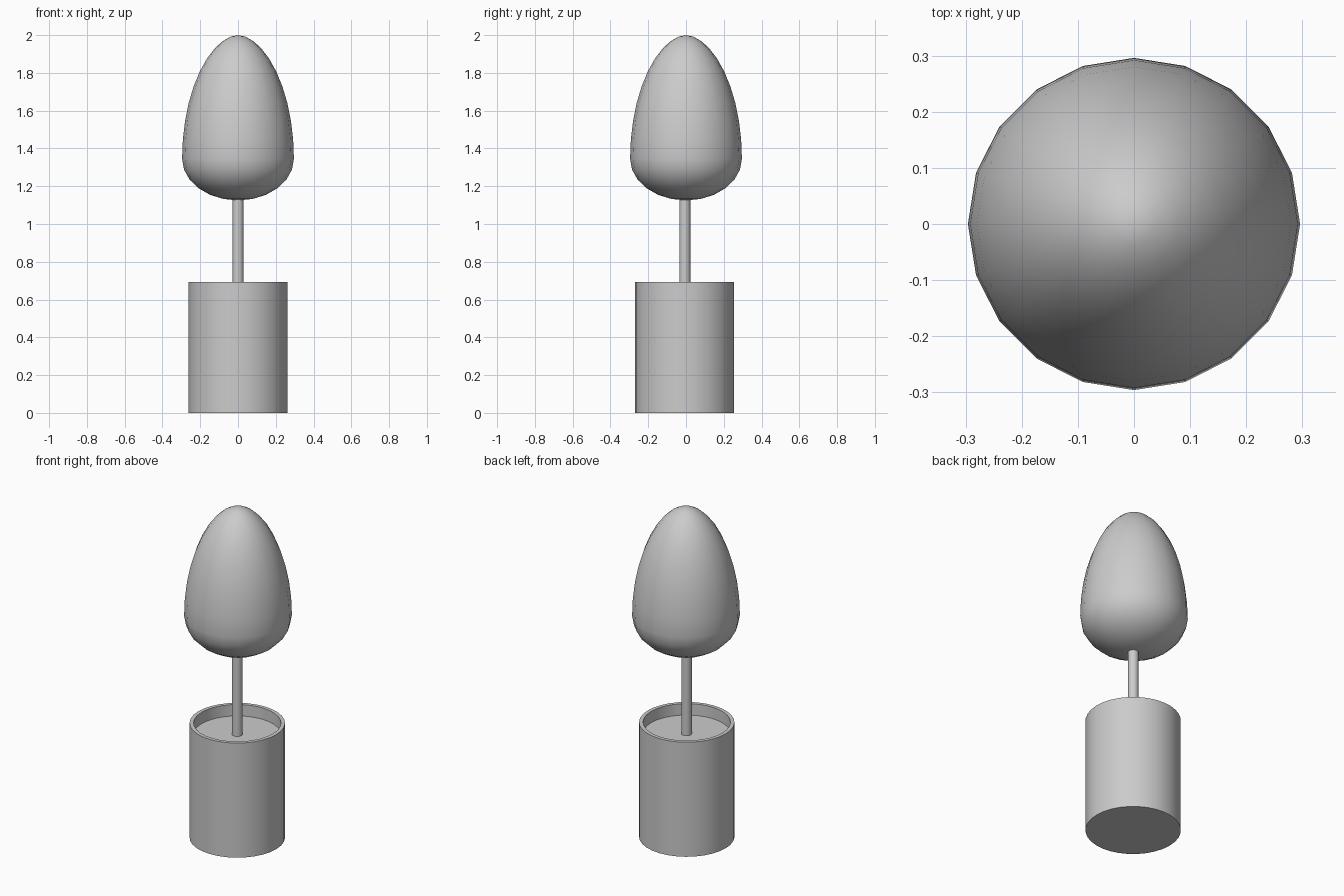
import bpy
import math

default = bpy.data.objects.get("Cube")
if default:
    bpy.data.objects.remove(default, do_unlink=True)

# Single plain material
grey = bpy.data.materials.new("plain grey")
grey.use_nodes = True
colour = (0.6, 0.6, 0.6, 1)
grey.diffuse_color = colour
grey.node_tree.nodes["Principled BSDF"].inputs["Base Color"].default_value = colour


def lathe(name, profile, sides, y=0.0, angle=35):
    """Spin a bottom-to-top (radius, z) profile; radius 0 makes a pole."""
    verts, rings, faces = [], [], []
    for r, z in profile:
        start = len(verts)
        if r == 0:
            verts.append((0, y, z))
            rings.append([start] * sides)
        else:
            for i in range(sides):
                a = math.tau * i / sides
                verts.append((r * math.cos(a), y + r * math.sin(a), z))
            rings.append(list(range(start, start + sides)))
    for low, high in zip(rings, rings[1:]):
        for i in range(sides):
            j = (i + 1) % sides
            loop = [low[i], low[j], high[j], high[i]]
            faces.append(list(dict.fromkeys(loop)))
    mesh = bpy.data.meshes.new(name)
    mesh.from_pydata(verts, [], faces)
    mesh.materials.append(grey)
    obj = bpy.data.objects.new(name, mesh)
    bpy.context.collection.objects.link(obj)
    bpy.ops.object.select_all(action="DESELECT")
    obj.select_set(True)
    bpy.context.view_layer.objects.active = obj
    bpy.ops.object.shade_smooth_by_angle(angle=math.radians(angle))
    return obj


# Pot: closed base, thin rim, recessed soil surface
lathe("pot", [(0, 0), (0.262, 0), (0.262, 0.694), (0.24, 0.694), (0.24, 0.62)],
      32, y=-0.007)
lathe("soil", [(0.24, 0.625), (0, 0.625)], 32, y=-0.007)

# Trunk rising from the soil into the crown
lathe("trunk", [(0.029, 0.6), (0.029, 1.2)], 16, y=-0.006)

# Egg-shaped crown: short rounded underside, long tapering top
widest, radius = 1.345, 0.296
crown = [(0, 1.125)]
for k in range(1, 6):
    a = math.pi / 2 * k / 6
    crown.append((radius * math.sin(a), widest - 0.22 * math.cos(a)))
for k in range(10):
    a = math.pi / 2 * k / 10
    crown.append((radius * math.cos(a) ** 1.1, widest + 0.655 * math.sin(a)))
crown.append((0, 2.0))
lathe("crown", crown, 20, angle=60)
